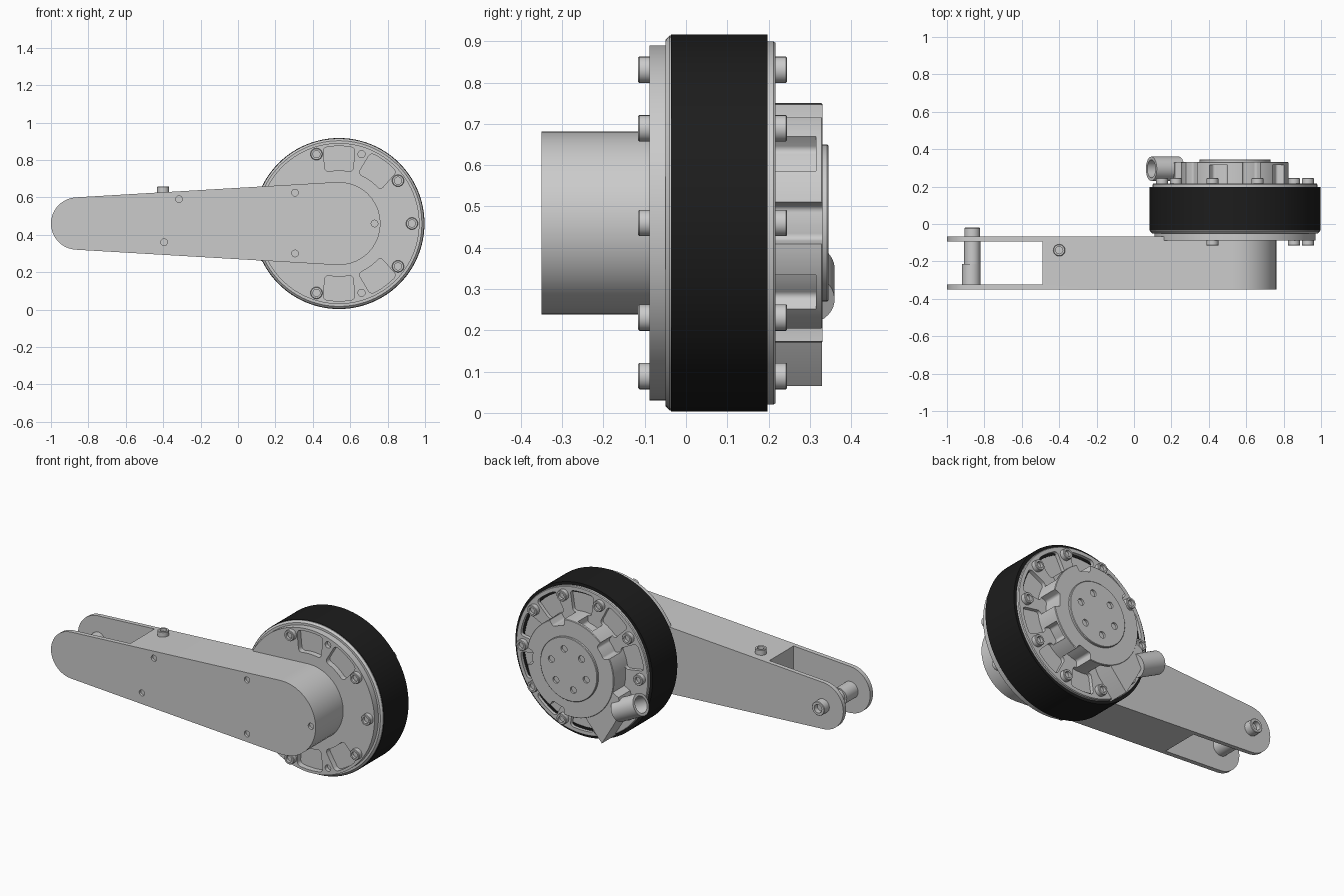
import bpy, bmesh
from math import sin, cos, pi, radians, acos
from mathutils import Vector, Matrix

if "Cube" in bpy.data.objects:
    bpy.data.objects.remove(bpy.data.objects["Cube"])

CX, CZ = 0.54, 0.46          # wheel axis
BACK, FRONT = Vector((0, 1, 0)), Vector((0, -1, 0))

dark = bpy.data.materials.new("black_rubber")
dark.diffuse_color = (0.012, 0.012, 0.012, 1)
dark.use_nodes = True
dark.node_tree.nodes["Principled BSDF"].inputs["Base Color"].default_value = dark.diffuse_color


def finish(name, bm, mat=None, angle=30):
    bmesh.ops.remove_doubles(bm, verts=bm.verts, dist=1e-5)
    bmesh.ops.recalc_face_normals(bm, faces=bm.faces)
    me = bpy.data.meshes.new(name)
    bm.to_mesh(me)
    bm.free()
    ob = bpy.data.objects.new(name, me)
    bpy.context.collection.objects.link(ob)
    if mat:
        me.materials.append(mat)
    me.shade_smooth()
    me.set_sharp_from_angle(angle=radians(angle))
    return ob


def lathe(name, prof, loc, axis=BACK, n=24, closed=False, mat=None):
    """Revolve (radius, distance) points about an axis."""
    bm = bmesh.new()
    rings = [[bm.verts.new((r * cos(2 * pi * i / n), h, r * sin(2 * pi * i / n)))
              for i in range(n)] for r, h in prof]
    pairs = list(zip(rings, rings[1:])) + ([(rings[-1], rings[0])] if closed else [])
    for a, b in pairs:
        for i in range(n):
            j = (i + 1) % n
            bm.faces.new((a[i], a[j], b[j], b[i]))
    if not closed:
        bm.faces.new(rings[0])
        bm.faces.new(rings[-1])
    bmesh.ops.transform(bm, verts=bm.verts, matrix=Matrix.Translation(loc) @
                        BACK.rotation_difference(axis).to_matrix().to_4x4())
    return finish(name, bm, mat)


def add_prism(bm, pts, y0, y1, round_r=0):
    """Extrude an x/z outline from y0 to y1, optionally rounding its corners."""
    f = bm.faces.new([bm.verts.new((x, y0, z)) for x, z in pts])
    ret = bmesh.ops.extrude_face_region(bm, geom=[f])
    new = [v for v in ret["geom"] if isinstance(v, bmesh.types.BMVert)]
    bmesh.ops.translate(bm, verts=new, vec=(0, y1 - y0, 0))
    if round_r:
        corners = [e for v in new for e in v.link_edges
                   if abs(e.verts[0].co.y - e.verts[1].co.y) > 1e-4]
        bmesh.ops.bevel(bm, geom=corners, offset=round_r, segments=4,
                        profile=0.5, affect='EDGES')


def prism(name, pts, y0, y1, round_r=0):
    bm = bmesh.new()
    add_prism(bm, pts, y0, y1, round_r)
    return finish(name, bm)


def polar(r, deg):
    return CX + r * cos(radians(deg)), CZ + r * sin(radians(deg))


def sector(r0, r1, deg, half0, half1):
    inner = [polar(r0, deg + half0 * t) for t in (1, 0.33, -0.33, -1)]
    return [polar(r1, deg + half1 * t) for t in (-1, -0.33, 0.33, 1)] + inner


def circle(x, z, r, n=16):
    return [(x + r * cos(2 * pi * i / n), z + r * sin(2 * pi * i / n)) for i in range(n)]


def carve(ob, cuts):
    """Cut a list of (outline, y0, y1, corner radius) out of an object."""
    bm = bmesh.new()
    for c in cuts:
        add_prism(bm, *c)
    tool = finish("cutter", bm)
    tool.hide_render = True
    mod = ob.modifiers.new("cut", 'BOOLEAN')
    mod.operation, mod.solver, mod.object = 'DIFFERENCE', 'EXACT', tool
    dg = bpy.context.evaluated_depsgraph_get()
    me = bpy.data.meshes.new_from_object(ob.evaluated_get(dg))
    ob.modifiers.clear()
    ob.data = me
    me.shade_smooth()
    me.set_sharp_from_angle(angle=radians(30))
    bpy.data.objects.remove(tool)


def bolt(name, loc, axis, r=0.032, h=0.028):
    lathe(name, [(r, -0.01), (r, h - 0.003), (r - 0.003, h), (r * 0.6, h),
                 (r * 0.6, h * 0.4)], loc, axis, 24)


# Tyre, wheel body and rim lip
centre = Vector((CX, 0, CZ))
lathe("tyre", [(0.40, -0.036), (0.457, -0.036), (0.457, 0.198), (0.40, 0.198)],
      centre, n=96, closed=True, mat=dark)
lathe("wheel_body", [(0.425, -0.05), (0.443, -0.05), (0.454, -0.04), (0.454, -0.035),
                     (0.41, -0.03), (0.41, 0.19)], centre, n=96)

# Front plate with pockets and two plain screw holes
plate = lathe("front_plate", [(0.43, -0.088), (0.43, -0.045)], centre, n=96)
carve(plate, [(sector(0.285, 0.415, a, 15, 12), -0.1, -0.055, 0.022)
              for a in (54, 90, -54, -90)] +
      [(circle(*polar(0.39, a), 0.019), -0.1, -0.065) for a in (72, -72)])

# Rear plate with a pocket between every pair of bolts
rear = lathe("rear_plate", [(0.44, 0.18), (0.44, 0.212), (0.436, 0.217)], centre, n=96)
carve(rear, [(sector(0.29, 0.415, 18 + 36 * k, 12, 11), 0.195, 0.25, 0.02)
             for k in range(10) if k != 5 and k != 6])

# Bolts around both plates
for k in range(10):
    x, z = polar(0.39, 36 * k)
    bolt("rear_bolt", (x, 0.217, z), BACK)
    if k in (0, 1, 3, 7, 9):
        bolt("front_bolt", (x, -0.088, z), FRONT)

# Rear motor hub with access notches at the bolts
hub = lathe("motor_hub", [(0.29, 0.19), (0.29, 0.328), (0.287, 0.331)], centre, n=80)
carve(hub, [(sector(0.25, 0.33, 36 * k, 9, 11), 0.217, 0.315 if k % 2 else 0.4, 0.012)
            for k in range(10) if k not in (5, 6)])
cap = lathe("hub_cap", [(0.19, 0.32), (0.19, 0.342), (0.187, 0.345)], centre, n=64)
carve(cap, [(circle(*polar(0.12, 60 * k + 15), 0.02), 0.333, 0.4) for k in range(6)])

# Cable outlet block and tube
prism("outlet_block", [(0.33, 0.065), (0.43, 0.18), (0.50, 0.32), (0.34, 0.43),
                       (0.22, 0.37), (0.20, 0.30), (0.25, 0.20)], 0.2, 0.329)
lathe("cable_tube", [(0.065, 0), (0.065, 0.165), (0.048, 0.165), (0.048, 0.05)],
      (0.24, 0.295, 0.275), Vector((-0.89, 0, 0.45)), n=32)

# Arm: tangent outline of a big and a small circle
X0, R0, R1 = -0.86, 0.14, 0.222
tan = acos((R1 - R0) / (X0 - CX))    # tangent contact angle seen from +x
tan = pi - tan


def arm_outline(inset=0, n=20):
    a = tan
    big = [-a + 2 * a * i / n for i in range(n + 1)]
    small = [a + (2 * pi - 2 * a) * i / n for i in range(n + 1)]
    return ([(CX + (R1 - inset) * cos(t), CZ + (R1 - inset) * sin(t)) for t in big] +
            [(X0 + (R0 - inset) * cos(t), CZ + (R0 - inset) * sin(t)) for t in small])


tan = pi - tan if cos(tan) < 0 else tan
tan = pi - acos((R1 - R0) / (CX - X0)) if tan < pi / 2 - 0.2 else acos(-(R1 - R0) / (CX - X0))
arm = prism("arm", arm_outline(), -0.35, -0.068)
screws = [(-0.315, 0.59), (0.305, 0.625), (-0.395, 0.36), (0.305, 0.30), (0.73, 0.46)]
carve(arm, [([(-1.1, 0.2), (-0.49, 0.2), (-0.49, 0.75), (-1.1, 0.75)], -0.323, -0.094)] +
      [(circle(x, z, 0.018), -0.4, -0.335) for x, z in screws])

# Fork axle, its collar and head
lathe("axle", [(0.043, -0.33), (0.043, -0.08)], (-0.865, 0, CZ), n=32)
lathe("axle_collar", [(0.05, -0.33), (0.05, -0.215)], (-0.87, 0, CZ), n=32)
bolt("axle_head", (-0.865, -0.068, CZ), BACK, 0.042, 0.048)

# Clamp screw on top of the arm
bolt("top_screw", (-0.40, -0.14, 0.63), Vector((0, 0, 1)), 0.032, 0.028)
